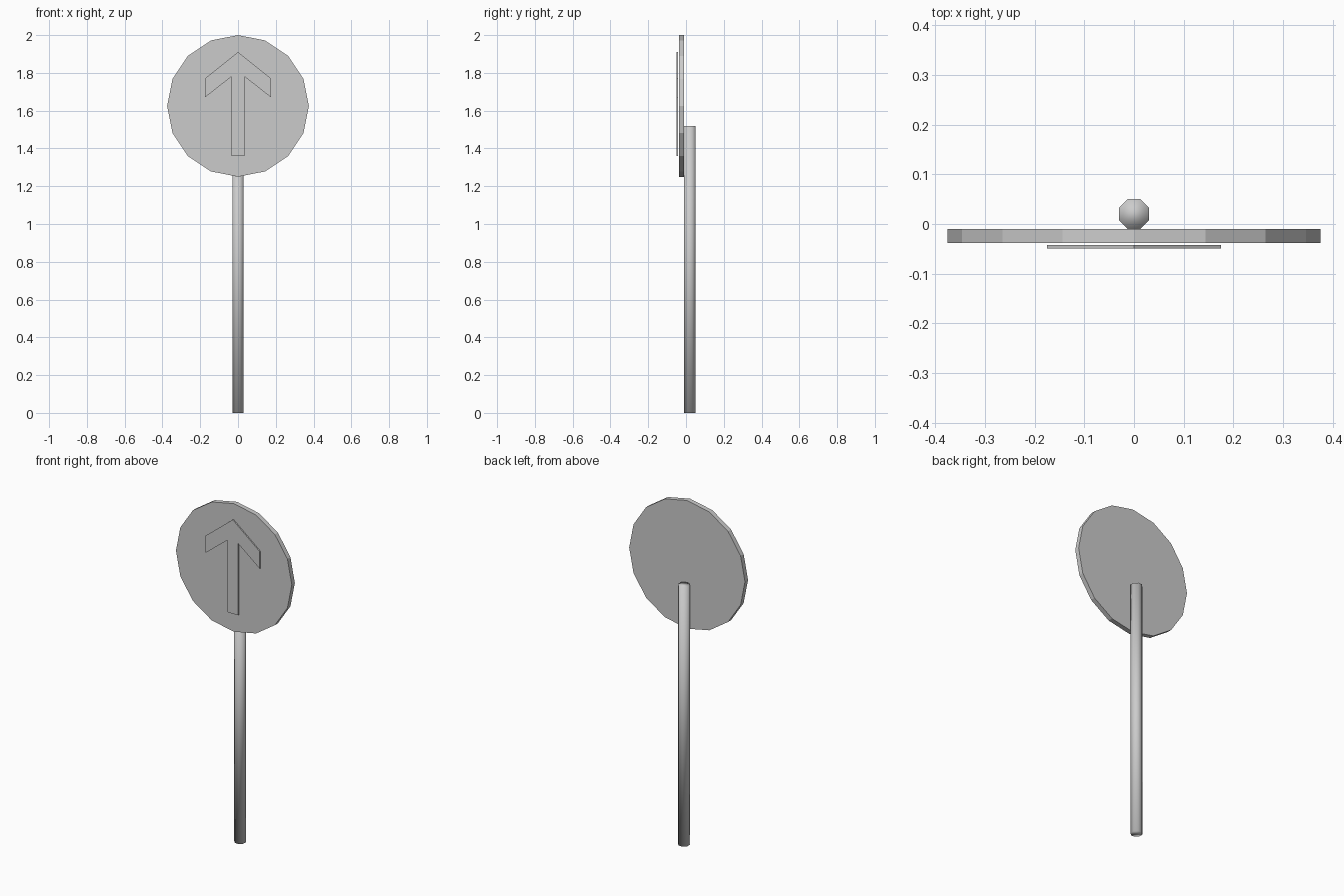
import bpy
import bmesh
from math import pi, radians
from mathutils import Matrix

cube = bpy.data.objects.get("Cube")
if cube:
    bpy.data.objects.remove(cube, do_unlink=True)

# One plain grey for every part
grey = bpy.data.materials.new("plain_grey")
grey.use_nodes = True
colour = (0.6, 0.6, 0.6, 1)
grey.diffuse_color = colour
grey.node_tree.nodes["Principled BSDF"].inputs["Base Color"].default_value = colour


def add_object(name, bm, smooth=False):
    bmesh.ops.recalc_face_normals(bm, faces=bm.faces)
    for face in bm.faces:
        face.smooth = smooth
    mesh = bpy.data.meshes.new(name)
    bm.to_mesh(mesh)
    bm.free()
    mesh.materials.append(grey)
    obj = bpy.data.objects.new(name, mesh)
    bpy.context.collection.objects.link(obj)
    return obj


def cylinder(name, sides, radius, depth, matrix, smooth=False):
    bm = bmesh.new()
    bmesh.ops.create_cone(bm, cap_ends=True, segments=sides, radius1=radius,
                          radius2=radius, depth=depth, matrix=matrix)
    return add_object(name, bm, smooth)


# Eight-sided pole, softly shaded, behind the disc
pole_height = 1.52
cylinder("pole", 8, 0.0325, pole_height,
         Matrix.Translation((0, 0.02, pole_height / 2)) @ Matrix.Rotation(radians(22.5), 4, "Z"),
         smooth=True)

# Sixteen-sided sign disc
cylinder("sign_disc", 16, 0.375, 0.028,
         Matrix.Translation((0, -0.024, 1.625)) @ Matrix.Rotation(pi / 2, 4, "X"))

# Raised arrow plate: half outline, mirrored and extruded
half = [(0, 1.91), (0.175, 1.77), (0.175, 1.67), (0.035, 1.78), (0.035, 1.36)]
outline = half + [(-x, z) for x, z in reversed(half[1:])]
bm = bmesh.new()
front = bm.faces.new([bm.verts.new((x, -0.049, z)) for x, z in outline])
extruded = bmesh.ops.extrude_face_region(bm, geom=[front], use_keep_orig=True)
back_verts = [v for v in extruded["geom"] if isinstance(v, bmesh.types.BMVert)]
bmesh.ops.translate(bm, verts=back_verts, vec=(0, 0.007, 0))
add_object("arrow_plate", bm)
